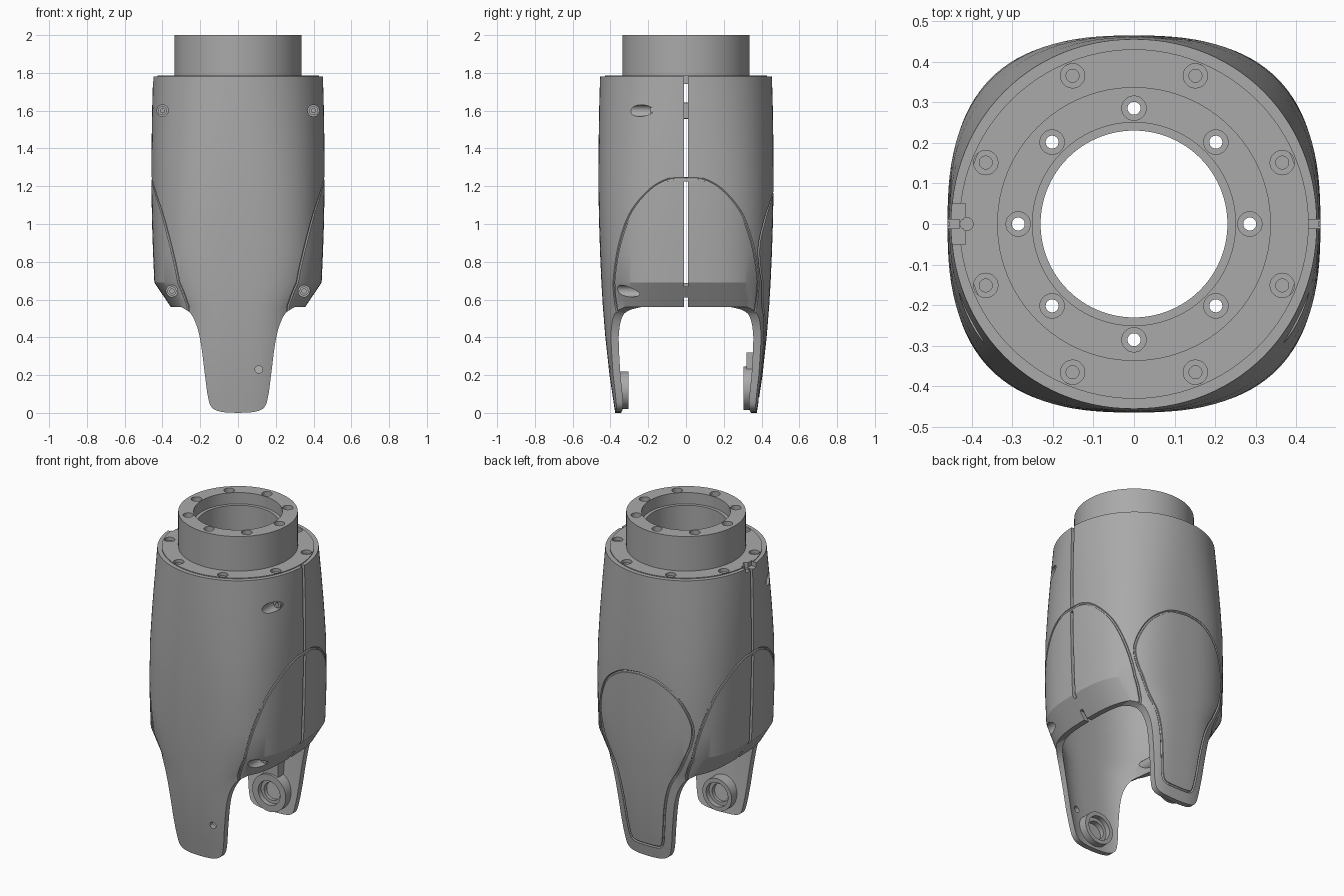
import bpy, bmesh, math
from mathutils import Matrix, Vector

cube = bpy.data.objects.get("Cube")
if cube:
    bpy.data.objects.remove(cube)

grey = bpy.data.materials.new("warm_grey")
grey.use_nodes = True
grey.diffuse_color = (0.4, 0.4, 0.4, 1)
grey.node_tree.nodes["Principled BSDF"].inputs["Base Color"].default_value = (0.4, 0.4, 0.4, 1)

# Body sections: height, half width, half depth, squareness
ROWS = [(-0.1, 0.29, 0.365, 3.2), (0.0, 0.30, 0.375, 3.2), (0.2, 0.32, 0.405, 3.2),
        (0.4, 0.34, 0.427, 3.1), (0.56, 0.355, 0.44, 3.0), (0.69, 0.443, 0.448, 2.9),
        (0.85, 0.45, 0.455, 2.85), (1.0, 0.455, 0.46, 2.75), (1.2, 0.459, 0.464, 2.6),
        (1.4, 0.458, 0.463, 2.4), (1.6, 0.455, 0.46, 2.2), (1.78, 0.45, 0.455, 2.05),
        (1.9, 0.445, 0.45, 2.0)]


def section(z):
    for lo, hi in zip(ROWS, ROWS[1:]):
        if z <= hi[0]:
            f = (z - lo[0]) / (hi[0] - lo[0])
            return [p + (q - p) * f for p, q in zip(lo, hi)][1:]
    return ROWS[-1][1:]


def across(u, half_u, half_v, n):
    return half_v * max(0, 1 - abs(u / half_u) ** n) ** (1 / n)


def smooth_path(pts, steps=6):
    """Catmull-Rom curve through 2D points."""
    pts = [Vector(p) for p in pts]
    out = []
    for i in range(len(pts) - 1):
        a, b, c, d = (pts[max(0, min(len(pts) - 1, i + k))] for k in (-1, 0, 1, 2))
        for s in range(steps):
            t = s / steps
            out.append(b + (c - a) * t / 2 + (a * 2 - b * 5 + c * 4 - d) * t * t / 2
                       + (b * 3 - a - c * 3 + d) * t ** 3 / 2)
    return out + [pts[-1]]


def mirrored(half):
    """Mirror a path that starts on the centre line."""
    return [(-u, v) for u, v in half[:0:-1]] + [tuple(p) for p in half]


def finish(name, bm):
    bmesh.ops.recalc_face_normals(bm, faces=bm.faces)
    mesh = bpy.data.meshes.new(name)
    bm.to_mesh(mesh)
    bm.free()
    mesh.materials.append(grey)
    obj = bpy.data.objects.new(name, mesh)
    bpy.context.collection.objects.link(obj)
    return obj


def bridge(bm, rings, closed):
    for i in range(len(rings) if closed else len(rings) - 1):
        r, s = rings[i], rings[(i + 1) % len(rings)]
        for j in range(len(r)):
            k = (j + 1) % len(r)
            bm.faces.new((r[j], r[k], s[k], s[j]))
    if not closed:
        bm.faces.new(rings[0])
        bm.faces.new(rings[-1])


def loft(name, heights, wall=0.0, count=112):
    bm = bmesh.new()
    rings = []
    for z in heights:
        a, b, n = section(z)
        ring = []
        for i in range(count):
            t = math.tau * i / count
            c, s = math.cos(t), math.sin(t)
            ring.append(bm.verts.new((math.copysign(abs(c) ** (2 / n), c) * (a - wall),
                                      math.copysign(abs(s) ** (2 / n), s) * (b - wall), z)))
        rings.append(ring)
    bridge(bm, rings, False)
    return finish(name, bm)


def lathe(name, profile, matrix=Matrix(), count=64):
    bm = bmesh.new()
    rings = [[bm.verts.new(matrix @ Vector((r * math.cos(math.tau * i / count),
                                            r * math.sin(math.tau * i / count), z)))
              for i in range(count)] for r, z in profile]
    bridge(bm, rings, True)
    return finish(name, bm)


def tube(name, points, radius, cyclic):
    curve = bpy.data.curves.new(name, "CURVE")
    curve.dimensions = "3D"
    curve.bevel_depth, curve.bevel_resolution, curve.use_fill_caps = radius, 1, True
    spline = curve.splines.new("POLY")
    spline.points.add(len(points) - 1)
    for p, co in zip(spline.points, points):
        p.co = (*co, 1)
    spline.use_cyclic_u = cyclic
    temp = bpy.data.objects.new(name, curve)
    bm = bmesh.new()
    bm.from_mesh(temp.to_mesh())
    bmesh.ops.remove_doubles(bm, verts=bm.verts, dist=1e-5)
    bpy.data.objects.remove(temp)
    return finish(name, bm)


def solids(name, cylinders=(), boxes=()):
    """Cylinders: start, end, radius. Boxes: low corner, high corner."""
    bm = bmesh.new()
    for p, q, r in cylinders:
        p, q = Vector(p), Vector(q)
        m = Matrix.Translation((p + q) / 2) @ (q - p).to_track_quat("Z", "Y").to_matrix().to_4x4()
        bmesh.ops.create_cone(bm, cap_ends=True, segments=28, radius1=r, radius2=r,
                              depth=(q - p).length, matrix=m)
    for lo, hi in boxes:
        lo, hi = Vector(lo), Vector(hi)
        bmesh.ops.create_cube(bm, size=1, matrix=Matrix.Translation((lo + hi) / 2)
                              @ Matrix.Diagonal((*(hi - lo), 1)))
    return finish(name, bm)


def boolean(obj, cutter, operation="DIFFERENCE"):
    mod = obj.modifiers.new("cut", "BOOLEAN")
    mod.object, mod.operation, mod.solver, mod.use_self = cutter, operation, "EXACT", True
    bpy.context.view_layer.update()
    mesh = bpy.data.meshes.new_from_object(obj.evaluated_get(bpy.context.evaluated_depsgraph_get()))
    obj.modifiers.clear()
    obj.data = mesh
    bpy.data.objects.remove(cutter)


# Outer shell trimmed to the two hanging lugs
body = loft("shell", [0, 0.1] + [r[0] for r in ROWS[2:-1]])
lug = smooth_path([(0, 0.0), (0.09, 0.006), (0.14, 0.03), (0.16, 0.09), (0.175, 0.2), (0.194, 0.35),
                   (0.215, 0.45), (0.25, 0.525), (0.3, 0.56)], 4) + [Vector((0.6, 0.565)), Vector((0.6, 1.9))]
bm = bmesh.new()
bridge(bm, [[bm.verts.new((x, y, z)) for x, z in mirrored(lug)] for y in (-1, 1)], False)
boolean(body, finish("lug_trim", bm), "INTERSECT")

# Hollow inside, leaving screw posts
SCREWS = [(s * x, z, floor) for s in (-1, 1) for x, z, floor in ((0.4, 1.6, -0.17), (0.35, 0.645, -0.23))]
hollow = loft("hollow", [r[0] for r in ROWS], 0.032)
boolean(hollow, solids("posts", [((x, -0.42, z), (x, 0.2, z), 0.043) for x, z, f in SCREWS]))
boolean(body, hollow)
boolean(body, solids("bores", [((x, -0.6, z), (x, f, z), 0.031) for x, z, f in SCREWS]
                     + [((0.11, -0.6, 0.23), (0.11, -0.2, 0.23), 0.02)]))

# Split line down both sides
slits = []
for s in (-1, 1):
    for x, lo, hi in ((0.3, 0.5, 0.61), (0.41, 0.67, 1.225), (0.41, 1.25, 1.85)):
        slits.append(((min(s * x, s * 0.6), -0.011, lo), (max(s * x, s * 0.6), 0.011, hi)))
notch = [((-0.6, -0.05, 1.755), (-0.415, 0.05, 1.85))]
boolean(body, solids("slits", boxes=slits))
boolean(body, solids("shell_notch", boxes=notch))

# Panel grooves: side arches, rear teardrop, top rim
arch = mirrored(smooth_path([(0, 1.243), (0.09, 1.236), (0.19, 1.18), (0.29, 1.06), (0.35, 0.9),
                             (0.378, 0.74), (0.38, 0.64), (0.36, 0.5)]))
for s in (-1, 1):
    pts = []
    for y, z in arch:
        a, b, n = section(z)
        pts.append((s * across(y, b, a, n), y, z))
    boolean(body, tube("arch_groove", pts, 0.008, False))
drop = mirrored(smooth_path([(0, 1.17), (0.13, 1.145), (0.25, 1.05), (0.315, 0.9), (0.305, 0.77),
                             (0.245, 0.62), (0.18, 0.5), (0.145, 0.36), (0.125, 0.2), (0.11, 0.11),
                             (0.08, 0.08), (0, 0.075)]))[:-1]
pts = []
for x, z in drop:
    a, b, n = section(z)
    pts.append((x, across(x, a, b, n), z))
boolean(body, tube("teardrop_groove", pts, 0.008, True))

# Stepped flange with collar and bolt holes
flange = lathe("flange", [(0.25, 2.0), (0.337, 2.0), (0.337, 1.785), (0.43, 1.785), (0.43, 1.74),
                          (0.23, 1.74), (0.23, 1.93), (0.25, 1.93)], count=96)
for offset, radius, top, seat, low in ((0, 0.285, 2.1, 1.97, 1.6), (0.5, 0.395, 1.9, 1.765, 1.748)):
    for bore, bottom in ((0.03, seat), (0.016, low)):
        holes = []
        for i in range(8):
            t = math.tau * (i + offset) / 8
            x, y = radius * math.cos(t), radius * math.sin(t)
            holes.append(((x, y, bottom), (x, y, top), bore))
        boolean(flange, solids("holes", holes))
boolean(flange, solids("flange_notch", [((-0.412, 0, 1.75), (-0.412, 0, 1.9), 0.016)], notch))

# Screw heads in the bores
parts = [body, flange]
for x, z, floor in SCREWS:
    turn = Matrix.Translation((x, floor + 0.003, z)) @ Matrix.Rotation(math.pi / 2, 4, "X")
    parts.append(lathe("screw_head", [(0.011, 0), (0.024, 0), (0.024, 0.02), (0.011, 0.02)], turn, 20))

# Bearing bosses inside the lugs
for s, name, z, r in ((-1, "front_boss", 0.12, 0.1), (1, "rear_boss", 0.13, 0.115)):
    turn = Matrix.Translation((0, s * 0.375, z)) @ Matrix.Rotation(s * math.pi / 2, 4, "X")
    parts.append(lathe(name, [(0.055, 0), (r, 0), (r, 0.07), (0.075, 0.07), (0.075, 0.04), (0.055, 0.04)], turn))
parts.append(solids("rear_stop", boxes=[((-0.05, 0.32, 0.23), (0.05, 0.4, 0.32))]))

bpy.ops.object.select_all(action="DESELECT")
for obj in parts:
    obj.select_set(True)
bpy.context.view_layer.objects.active = body
bpy.ops.object.shade_smooth_by_angle(angle=math.radians(24))
